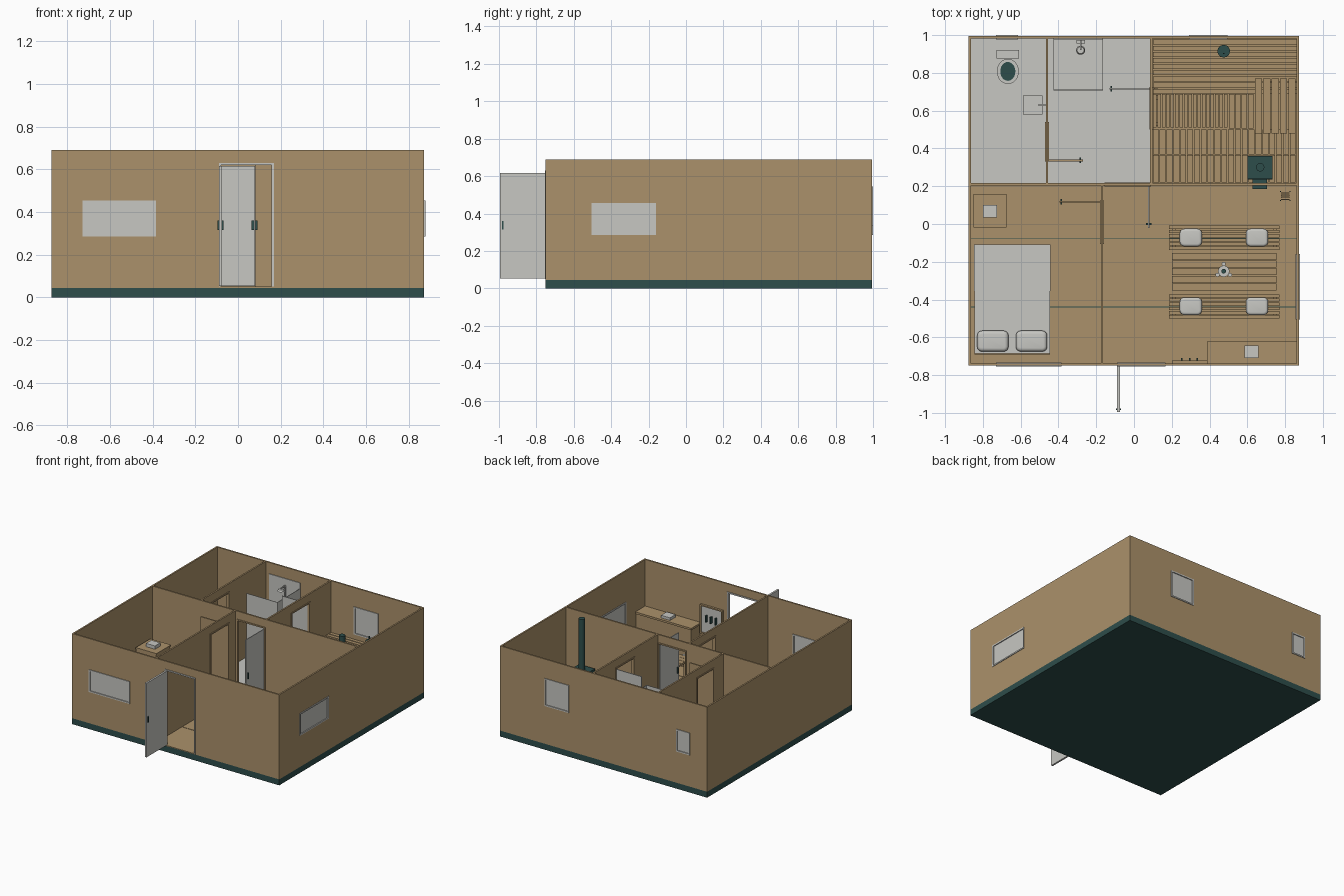
import bpy, bmesh, math
from mathutils import Matrix, Vector

cube = bpy.data.objects.get("Cube")
if cube:
    bpy.data.objects.remove(cube)


def material(name, rgb):
    m = bpy.data.materials.new(name)
    m.use_nodes = True
    m.diffuse_color = (*rgb, 1)
    m.node_tree.nodes["Principled BSDF"].inputs["Base Color"].default_value = (*rgb, 1)
    return m


TAN = material("tan_wood", (0.41, 0.285, 0.145))
TEAL = material("dark_teal", (0.027, 0.075, 0.07))
GREY = material("light_grey", (0.57, 0.57, 0.54))


def finish(name, bm, mat):
    mesh = bpy.data.meshes.new(name)
    bm.to_mesh(mesh)
    bm.free()
    mesh.materials.append(mat)
    ob = bpy.data.objects.new(name, mesh)
    bpy.context.collection.objects.link(ob)
    return ob


def boxes(name, items, mat):
    """One object made of boxes given as (x0, x1, y0, y1, z0, z1)."""
    bm = bmesh.new()
    for x0, x1, y0, y1, z0, z1 in items:
        mid = Vector((x0 + x1, y0 + y1, z0 + z1)) / 2
        size = Matrix.Diagonal((x1 - x0, y1 - y0, z1 - z0, 1))
        bmesh.ops.create_cube(bm, size=1, matrix=Matrix.Translation(mid) @ size)
    return finish(name, bm, mat)


def box(name, x0, x1, y0, y1, z0, z1, mat):
    return boxes(name, [(x0, x1, y0, y1, z0, z1)], mat)


def tube(name, x, y, z0, z1, r0, r1, mat, sy=1, sides=24):
    bm = bmesh.new()
    mtx = Matrix.Translation((x, y, (z0 + z1) / 2)) @ Matrix.Diagonal((1, sy, 1, 1))
    bmesh.ops.create_cone(bm, cap_ends=True, segments=sides, radius1=r0, radius2=r1,
                          depth=z1 - z0, matrix=mtx)
    ob = finish(name, bm, mat)
    smooth(ob)
    return ob


def smooth(ob):
    bpy.ops.object.select_all(action='DESELECT')
    ob.select_set(True)
    bpy.context.view_layer.objects.active = ob
    bpy.ops.object.shade_smooth_by_angle(angle=math.radians(40))


def cushion(name, x0, x1, y0, y1, z0, z1):
    """Plump cushion: rounded outline, then softened rims."""
    ob = box(name, x0, x1, y0, y1, z0, z1, GREY)
    bm = bmesh.new()
    bm.from_mesh(ob.data)
    upright = [e for e in bm.edges if abs(e.verts[0].co.z - e.verts[1].co.z) > 0.001]
    bmesh.ops.bevel(bm, geom=upright, offset=0.025, segments=4, profile=0.5, affect='EDGES')
    rims = [e for e in bm.edges if abs(e.verts[0].co.z - e.verts[1].co.z) < 0.001]
    bmesh.ops.bevel(bm, geom=rims, offset=(z1 - z0) * 0.45, segments=4, profile=0.5,
                    affect='EDGES')
    bm.to_mesh(ob.data)
    bm.free()
    smooth(ob)


def slats(name, x0, x1, y0, y1, z0, z1, n, along, gap=0.005):
    """A deck of n boards running along 'x' or 'y'."""
    items = []
    for i in range(n):
        if along == 'x':
            step = (y1 - y0) / n
            items.append((x0, x1, y0 + i * step, y0 + (i + 1) * step - gap, z0, z1))
        else:
            step = (x1 - x0) / n
            items.append((x0 + i * step, x0 + (i + 1) * step - gap, y0, y1, z0, z1))
    return boxes(name, items, TAN)


def legs(name, x0, x1, y0, y1, z1, mat=TAN, w=0.02):
    boxes(name, [(x, x + w, y, y + w, FLOOR, z1) for x in (x0, x1 - w) for y in (y0, y1 - w)], mat)


def along(axis, a0, a1, c0, c1, z0, z1):
    return (a0, a1, c0, c1, z0, z1) if axis == 'x' else (c0, c1, a0, a1, z0, z1)


def frame(name, axis, at, a0, a1, z0, z1, mat, w=0.01, d=0.011, sill=True):
    """Rectangular trim around an opening in a wall that runs along axis."""
    lo, hi = at - d, at + d
    parts = [along(axis, a0, a0 + w, lo, hi, z0, z1), along(axis, a1 - w, a1, lo, hi, z0, z1),
             along(axis, a0 + w, a1 - w, lo, hi, z1 - w, z1)]
    if sill:
        parts.append(along(axis, a0 + w, a1 - w, lo, hi, z0, z0 + w))
    boxes(name, parts, mat)


L, R, F, B, TOP, FLOOR, T = -0.875, 0.873, -0.75, 0.995, 0.69, 0.05, 0.012

# Foundation and floors
box("foundation", L, R, F, B, 0, 0.045, TEAL)
boxes("wood_floor", [(L + T, R - T, y0, y1, 0.04, FLOOR) for y0, y1 in
                     ((F + T, -0.442), (-0.438, -0.077), (-0.073, 0.21))], TAN)
box("wet_room_floor", L + T, 0.09, 0.21, B - T, 0.04, FLOOR, GREY)
box("sauna_floor", 0.09, R - T, 0.21, B - T, 0.04, FLOOR, TAN)

# Openings: name, axis of wall, wall position, start, end, bottom, top, trim
windows = [("front_window", 'x', F + T / 2, -0.73, -0.385, 0.285, 0.455),
           ("side_window", 'y', R - T / 2, -0.505, -0.16, 0.285, 0.455),
           ("sauna_window", 'x', B - T / 2, 0.29, 0.495, 0.335, 0.545),
           ("toilet_window", 'x', B - T / 2, -0.73, -0.615, 0.285, 0.455)]
doors = [("front_door", 'x', F + T / 2, -0.09, 0.168, FLOOR, 0.63, GREY),
         ("bathroom_door", 'x', 0.21, -0.155, 0.09, FLOOR, 0.63, TAN),
         ("bedroom_door", 'y', -0.17, -0.105, 0.125, FLOOR, 0.63, TAN),
         ("toilet_door", 'y', -0.46, 0.33, 0.54, FLOOR, 0.63, TAN),
         ("sauna_door", 'y', 0.092, 0.5, 0.725, FLOOR, 0.63, TAN)]
cutter = boxes("opening_cutter", [along(o[1], o[3] + 0.004, o[4] - 0.004, o[2] - 0.03, o[2] + 0.03,
                                        o[5], o[6] - 0.004) for o in windows + doors], TAN)

# Walls, all cut by the same set of openings
h = 0.006
walls = {"front_wall": (L, R, F, F + T), "back_wall": (L, R, B - T, B),
         "left_wall": (R - T, R, F + T, B - T), "right_wall": (L, L + T, F + T, B - T),
         "cross_wall": (L + T, R - T, 0.21 - h, 0.21 + h),
         "bedroom_wall": (-0.17 - h, -0.17 + h, F + T, 0.21 - h),
         "toilet_wall": (-0.46 - h, -0.46 + h, 0.21 + h, B - T),
         "sauna_wall": (0.092 - h, 0.092 + h, 0.21 + h, B - T)}
for name, (x0, x1, y0, y1) in walls.items():
    wall = box(name, x0, x1, y0, y1, 0.045, TOP, TAN)
    mod = wall.modifiers.new("openings", 'BOOLEAN')
    mod.operation, mod.solver, mod.object = 'DIFFERENCE', 'EXACT', cutter
    bpy.context.view_layer.objects.active = wall
    bpy.ops.object.modifier_apply(modifier=mod.name)
bpy.data.objects.remove(cutter)

for name, axis, at, a0, a1, z0, z1 in windows:
    frame(name + "_frame", axis, at, a0, a1, z0, z1, GREY)
    boxes(name + "_pane", [along(axis, a0 + 0.005, a1 - 0.005, at - 0.004, at + 0.004,
                                 z0 + 0.005, z1 - 0.005)], GREY)
for name, axis, at, a0, a1, z0, z1, mat in doors:
    frame(name + "_frame", axis, at, a0, a1, z0, z1, mat, sill=False)


# Door leaves standing open, each with a handle near its free edge
def leaf(name, axis, at, a0, a1, grip, mat, t=0.005):
    boxes(name + "_leaf", [along(axis, a0, a1, at - t, at + t, FLOOR + 0.003, 0.617)], mat)
    boxes(name + "_handle", [along(axis, grip - 0.004, grip + 0.004, at - 0.014, at + 0.014,
                                   0.315, 0.36)], TEAL)


leaf("front_door", 'y', -0.082, -0.995, F, -0.98, GREY, 0.007)
leaf("bathroom_door", 'y', 0.078, -0.02, 0.204, 0.0, GREY, 0.003)
leaf("bedroom_door", 'x', 0.118, -0.395, -0.176, -0.385, TAN)
leaf("toilet_door", 'x', 0.337, -0.454, -0.27, -0.285, TAN)
leaf("sauna_door", 'x', 0.716, -0.13, 0.086, -0.12, GREY, 0.003)

# Bedroom
box("bed_base", -0.845, -0.445, -0.69, -0.11, FLOOR, 0.10, TAN)
box("mattress", -0.845, -0.445, -0.685, -0.115, 0.10, 0.165, GREY)
box("blanket", -0.848, -0.442, -0.355, -0.108, 0.085, 0.171, GREY)
for x in (-0.83, -0.625):
    cushion("bed_pillow", x, x + 0.165, -0.675, -0.565, 0.165, 0.205)
box("bedroom_cabinet", -0.848, -0.68, -0.015, 0.155, FLOOR, 0.30, TAN)
box("cabinet_top", -0.85, -0.675, -0.018, 0.158, 0.30, 0.31, TAN)
box("cabinet_tray", -0.8, -0.725, 0.035, 0.1, 0.31, 0.335, GREY)

# Dining table with two slatted benches
slats("table_top", 0.2, 0.755, -0.352, -0.15, 0.25, 0.265, 5, 'x', 0.003)
legs("table_legs", 0.22, 0.735, -0.335, -0.167, 0.25)
tube("table_centrepiece", 0.475, -0.25, 0.265, 0.275, 0.03, 0.03, GREY)
tube("centrepiece_stem", 0.475, -0.25, 0.275, 0.32, 0.012, 0.012, TEAL)
for i in range(3):
    a = math.radians(90 + 120 * i)
    tube("table_cup", 0.475 + 0.038 * math.cos(a), -0.25 + 0.038 * math.sin(a),
         0.265, 0.285, 0.009, 0.011, GREY, sides=12)
for y in (-0.137, -0.5):
    slats("bench_seat", 0.185, 0.77, y, y + 0.133, 0.165, 0.18, 6, 'x')
    legs("bench_legs", 0.2, 0.755, y + 0.01, y + 0.118, 0.165)
    for x in (0.242, 0.592):
        cushion("bench_cushion", x, x + 0.118, y + 0.018, y + 0.112, 0.18, 0.21)

# Kitchen counter, sink tray, coat rack and log basket
box("counter_body", 0.4, R - T, F + T, -0.63, FLOOR, 0.32, TAN)
box("counter_top", 0.39, R - T, F + T, -0.62, 0.32, 0.335, TAN)
box("counter_tray", 0.585, 0.66, -0.71, -0.642, 0.335, 0.355, GREY)
box("coat_rack_panel", 0.205, 0.385, F + T, -0.732, 0.27, 0.47, GREY)
frame("coat_rack_frame", 'x', -0.73, 0.2, 0.39, 0.26, 0.48, TAN, d=0.008)
boxes("coat_hooks", [(x, x + 0.008, -0.732, -0.71, 0.36, 0.41) for x in (0.25, 0.29, 0.33)], TEAL)
legs("log_basket_posts", 0.772, 0.828, 0.122, 0.176, 0.15, TEAL, 0.006)
slats("firewood", 0.777, 0.823, 0.126, 0.172, FLOOR, 0.13, 4, 'x', 0.004)

# Toilet room
box("toilet_tank", -0.728, -0.61, 0.876, 0.92, 0.10, 0.27, GREY)
tube("toilet_foot", -0.668, 0.815, FLOOR, 0.12, 0.03, 0.04, GREY, 1.2)
tube("toilet_bowl", -0.668, 0.808, 0.12, 0.175, 0.04, 0.058, GREY, 1.15)
tube("toilet_opening", -0.668, 0.808, 0.175, 0.178, 0.04, 0.04, TEAL, 1.25)
box("basin", -0.588, -0.485, 0.58, 0.68, 0.235, 0.285, GREY)
tube("basin_pedestal", -0.52, 0.63, FLOOR, 0.235, 0.022, 0.022, GREY)
box("basin_tap", -0.505, -0.466, 0.625, 0.635, 0.30, 0.31, GREY)

# Shower
box("shower_tray", -0.425, -0.163, 0.708, B - T, FLOOR, 0.062, GREY)
box("shower_back_panel", -0.425, -0.163, 0.978, B - T, 0.062, 0.605, GREY)
boxes("shower_screens", [(-0.167, -0.163, 0.708, 0.978, 0.062, 0.56),
                         (-0.425, -0.167, 0.708, 0.712, 0.062, 0.56)], GREY)
boxes("shower_pipe", [(-0.287, -0.279, 0.966, 0.974, 0.25, 0.55),
                      (-0.287, -0.279, 0.92, 0.974, 0.55, 0.558),
                      (-0.305, -0.26, 0.955, 0.975, 0.25, 0.262)], GREY)
tube("shower_head", -0.283, 0.92, 0.535, 0.55, 0.024, 0.018, GREY)

# Sauna decks, stove and bucket
slats("sauna_floor_front", 0.1, R - T, 0.22, 0.365, FLOOR, 0.06, 21, 'y')
slats("sauna_floor_back", 0.1, R - T, 0.368, 0.5, FLOOR, 0.06, 21, 'y')
slats("upper_bench", 0.1, R - T, 0.69, B - T, 0.285, 0.30, 9, 'x', 0.007)
slats("side_bench", 0.64, R - T, 0.48, 0.77, 0.301, 0.312, 5, 'y', 0.006)
slats("lower_bench", 0.1, 0.5, 0.51, 0.688, 0.16, 0.175, 17, 'y')
slats("step_bench", 0.502, 0.638, 0.505, 0.688, 0.16, 0.175, 4, 'y')
legs("upper_bench_legs", 0.105, 0.855, 0.7, 0.975, 0.285)
legs("side_bench_legs", 0.65, 0.855, 0.49, 0.69, 0.30)
legs("lower_bench_legs", 0.105, 0.63, 0.52, 0.68, 0.16)
box("stove_body", 0.6, 0.733, 0.235, 0.36, FLOOR, 0.28, TEAL)
box("stove_firebox", 0.628, 0.705, 0.185, 0.24, FLOOR, 0.20, TEAL)
frame("stove_rim", 'x', 0.3, 0.6, 0.733, 0.27, 0.30, TEAL, d=0.06)
tube("chimney", 0.668, 0.3, 0.28, TOP, 0.022, 0.022, TEAL)
tube("bucket", 0.475, 0.915, 0.30, 0.36, 0.026, 0.033, TEAL)
box("ladle", 0.472, 0.478, 0.9, 0.906, 0.36, 0.40, TEAL)
